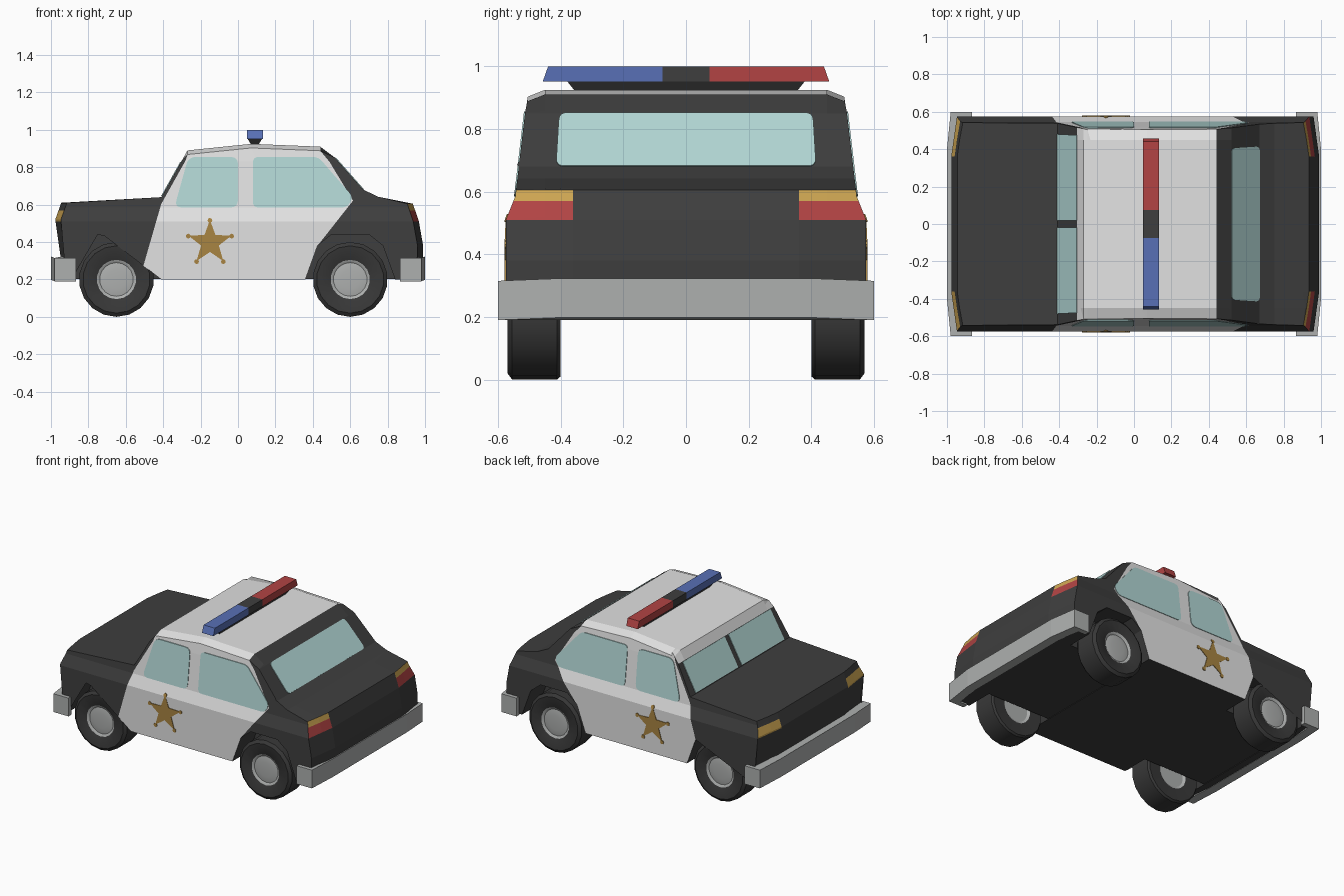
import bpy, bmesh, math
from mathutils import Vector

if "Cube" in bpy.data.objects:
    bpy.data.objects.remove(bpy.data.objects["Cube"])


def mat(name, r, g, b):
    m = bpy.data.materials.new(name)
    m.diffuse_color = [((c / 255 + 0.055) / 1.055) ** 2.4 for c in (r, g, b)] + [1]
    m.use_nodes = True
    m.node_tree.nodes["Principled BSDF"].inputs["Base Color"].default_value = m.diffuse_color
    return m


BLACK = mat("black paint", 62, 62, 62)
WHITE = mat("white paint", 226, 226, 226)
GLASS = mat("pale glass", 178, 215, 213)
GREY = mat("grey metal", 174, 176, 175)
RED = mat("red lamp", 178, 68, 68)
BLUE = mat("blue lamp", 88, 112, 182)
AMBER = mat("amber lamp", 205, 165, 82)
GOLD = mat("gold badge", 168, 132, 66)
TYRE = mat("tyre rubber", 56, 56, 56)


def finish(bm, name, *mats):
    bmesh.ops.recalc_face_normals(bm, faces=bm.faces[:])
    me = bpy.data.meshes.new(name)
    bm.to_mesh(me)
    bm.free()
    for m in mats:
        me.materials.append(m)
    ob = bpy.data.objects.new(name, me)
    bpy.context.collection.objects.link(ob)
    return ob


def prism(bm, a, b):
    """Solid between two matching outlines."""
    va, vb = [bm.verts.new(p) for p in a], [bm.verts.new(p) for p in b]
    bm.faces.new(va)
    bm.faces.new(vb[::-1])
    for i in range(len(a)):
        j = (i + 1) % len(a)
        bm.faces.new((va[i], vb[i], vb[j], va[j]))


def plate(name, pts, normal, m):
    """Thin plate lying on a surface."""
    n = Vector(normal).normalized() * 0.004
    bm = bmesh.new()
    prism(bm, [Vector(p) - n for p in pts], [Vector(p) + n for p in pts])
    return finish(bm, name, m)


def rounded(pts, r):
    out = []
    for i, p in enumerate(pts):
        p = Vector(p)
        a = p + (Vector(pts[i - 1]) - p).normalized() * r
        b = p + (Vector(pts[(i + 1) % len(pts)]) - p).normalized() * r
        out += [a * (1 - t) ** 2 + p * 2 * t * (1 - t) + b * t * t for t in (0, .25, .5, .75, 1)]
    return out


def side_y(z):
    """Half width of the body at height z."""
    if z < 0.51:
        return 0.575
    if z < 0.585:
        return 0.575 - 0.03 * (z - 0.51) / 0.075
    return 0.545 - 0.037 * (z - 0.585) / 0.315


# Body: side profile extruded, cut along paint lines, then tapered
def arch(cx):
    return [(cx + d, z) for d, z in ((.24, .2), (.175, .38), (.1, .44), (-.1, .44), (-.175, .38), (-.24, .2))]


profile = [(-.95, .2), (-.95, .33), (-.977, .52), (-.945, .61), (-.41, .64), (-.27, .89), (.07, .925),
           (.44, .91), (.52, .85), (.67, .68), (.75, .642), (.935, .605), (.967, .51), (.99, .38), (.985, .2)]
profile += arch(0.6) + arch(-0.65)
bm = bmesh.new()
prism(bm, [(x, -.575, z) for x, z in profile], [(x, .575, z) for x, z in profile])
bmesh.ops.triangulate(bm, faces=bm.faces[:])


def cut(co, no):
    bmesh.ops.bisect_plane(bm, geom=bm.verts[:] + bm.edges[:] + bm.faces[:], plane_co=co, plane_no=no, dist=1e-5)


paint_lines = [((-.475, .38), (-.40, .64), 1), ((-.39, .64), (-.25, .89), 1),
               ((.61, .63), (.44, .91), -1), ((.425, .38), (.61, .615), -1)]
for a, b, s in paint_lines:
    cut((a[0], 0, a[1]), (b[1] - a[1], 0, a[0] - b[0]))
for z in (.51, .57, .585, .83):
    cut((0, 0, z), (0, 0, 1))
for y in (-.45, -.36, .36, .45):
    cut((0, y, 0), (0, 1, 0))
for v in bm.verts:
    x, y, z = v.co
    if abs(x) > 0.92 and abs(y) > 0.36:          # swept corners
        v.co.x -= math.copysign(0.03 * (abs(y) - 0.36) / 0.215, x)
    if abs(y) > 0.57:
        v.co.y = math.copysign(side_y(z), y)
        if z > 0.86:                             # sloped roof edge
            v.co.z -= 0.022
bmesh.ops.recalc_face_normals(bm, faces=bm.faces[:])
for f in bm.faces:
    c, n = f.calc_center_median(), f.normal
    if abs(n.y) > 0.5:
        inside = []
        for a, b, s in paint_lines:
            inside.append(s * ((c.x - a[0]) * (b[1] - a[1]) - (c.z - a[1]) * (b[0] - a[0])) > 0)
        if all(inside[:3]) and (inside[3] or c.x < 0.43):
            f.material_index = 1
    elif c.z > 0.83 and c.x < 0.44:
        f.material_index = 1
    elif abs(n.x) > 0.5 and abs(c.y) > 0.36 and abs(c.x) > 0.88 and c.z > 0.51:
        if c.z < 0.57:
            f.material_index = 2 if c.x < 0 else 3
        elif c.x > 0:
            f.material_index = 2
finish(bm, "body", BLACK, WHITE, AMBER, RED)

# Underbody between the wheels
bm = bmesh.new()
box = [(-.92, -.39), (.92, -.39), (.92, .39), (-.92, .39)]
prism(bm, [(x, y, .203) for x, y in box], [(x, y, .46) for x, y in box])
finish(bm, "underbody", BLACK)

# Side windows and star badges
front_win = rounded([(-.34, .585), (-.265, .855), (0, .855), (0, .585)], .04)
rear_win = rounded([(.08, .585), (.08, .855), (.43, .855), (.615, .64), (.585, .585)], .03)
star = []
for i in range(10):
    r, a = (.05 if i % 2 else .122), math.pi / 2 + i * math.pi / 5
    star.append((-.15 + r * math.cos(a), .397 + r * math.sin(a)))
for s, side in ((-1, "right"), (1, "left")):
    for name, pts, m in (("front_window", front_win, GLASS), ("rear_window", rear_win, GLASS), ("star", star, GOLD)):
        plate(f"{name}_{side}", [(x, s * side_y(z), z) for x, z in pts], (0, s, 0), m)
    for k in range(0, 10, 2):
        cx, cz = star[k]
        tip = [(cx + .013 * math.cos(t * math.pi / 4), cz - .003 + .013 * math.sin(t * math.pi / 4)) for t in range(8)]
        plate(f"star_tip_{side}", [(x, s * side_y(z), z) for x, z in tip], (0, s, 0), GOLD)
    # Windscreen panes
    pane = [(.02, .645), (.48, .645), (.475, .828), (.02, .828)]
    plate(f"windscreen_{side}", [(-.41 + (z - .64) * .56, s * y, z) for y, z in pane], (-.25, 0, .14), GLASS)

# Back window
back = rounded([(-.415, .68), (.415, .68), (.405, .85), (-.405, .85)], .025)
plate("back_window", [(.67 - (z - .68) * .15 / .17, y, z) for y, z in back], (.17, 0, .15), GLASS)

# Bumpers wrapping round the corners
for s, name in ((-1, "front_bumper"), (1, "rear_bumper")):
    outer = [(.865, -.6), (.98, -.6), (1, -.4), (1, .4), (.98, .6), (.865, .6)]
    inner = [(.865, .565), (.92, .565), (.94, .4), (.94, -.4), (.92, -.565), (.865, -.565)]
    rise = lambda y: 0.008 if abs(y) < 0.5 else 0
    bm = bmesh.new()
    prism(bm, [(s * x, y, .19 + rise(y)) for x, y in outer + inner],
          [(s * x, y, .315 + rise(y)) for x, y in outer + inner])
    finish(bm, name, GREY)

# Wheels: revolved section with hubs on both faces
section = [(0, .552), (.05, .557), (.09, .55), (.105, .56), (.18, .57), (.2, .555),
           (.2, .412), (.19, .4), (.105, .405), (.09, .415), (0, .415)]
N = 18
for cx, end in ((-.65, "front"), (.6, "rear")):
    for s, side in ((-1, "right"), (1, "left")):
        bm = bmesh.new()
        rings = []
        for r, y in section:
            count = N if r else 1
            rings.append([bm.verts.new((cx + r * math.sin(2 * math.pi * i / N), s * y,
                                        .2 + r * math.cos(2 * math.pi * i / N))) for i in range(count)])
        for k in range(len(rings) - 1):
            a, b = rings[k], rings[k + 1]
            for i in range(N):
                j = (i + 1) % N
                vs = [a[i % len(a)], a[j % len(a)], b[j % len(b)], b[i % len(b)]]
                f = bm.faces.new(list(dict.fromkeys(vs)))
                f.material_index = 1 if k < 3 or k > 7 else 0
        ob = finish(bm, f"{end}_wheel_{side}", TYRE, GREY)
        bpy.ops.object.select_all(action='DESELECT')
        ob.select_set(True)
        bpy.context.view_layer.objects.active = ob
        bpy.ops.object.shade_smooth_by_angle(angle=math.radians(30))


# Roof light bar
def bar(name, m, y0, y1, t0, t1):
    bm = bmesh.new()
    prism(bm, [(.047, y0, .952), (.133, y0, .952), (.133, t0, 1), (.047, t0, 1)],
          [(.047, y1, .952), (.133, y1, .952), (.133, t1, 1), (.047, t1, 1)])
    finish(bm, name, m)


bar("blue_light", BLUE, -.457, -.075, -.44, -.075)
bar("light_bar_centre", BLACK, -.075, .075, -.075, .075)
bar("red_light", RED, .075, .457, .075, .44)
bm = bmesh.new()
prism(bm, [(.075, -.35, .915), (.105, -.35, .915), (.105, .35, .915), (.075, .35, .915)],
      [(.05, -.38, .953), (.13, -.38, .953), (.13, .38, .953), (.05, .38, .953)])
finish(bm, "light_bar_base", BLACK)
